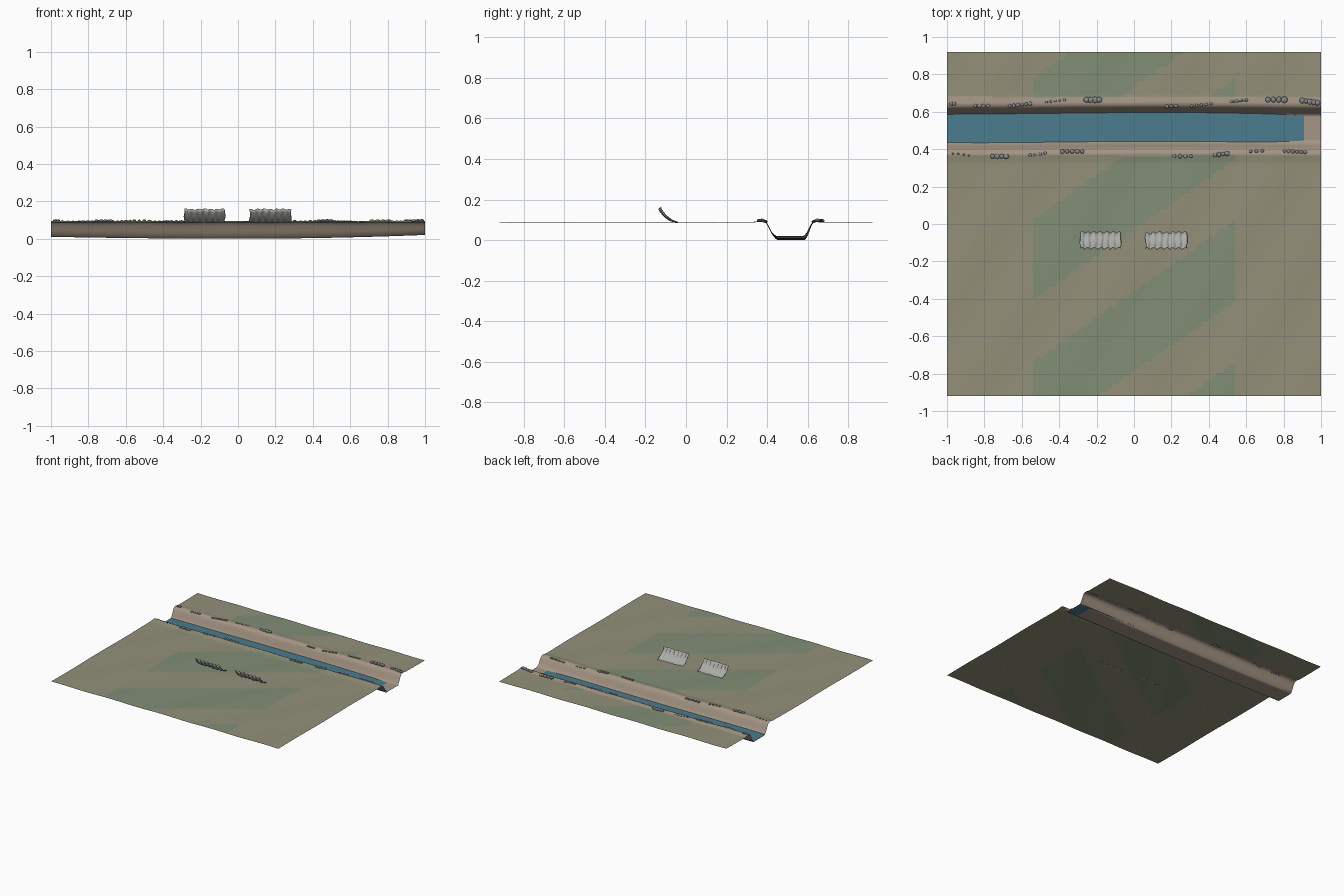
import bpy, bmesh, math, random
from mathutils import Vector

if "Cube" in bpy.data.objects:
    bpy.data.objects.remove(bpy.data.objects["Cube"])

random.seed(4)


def mat(name, r, g, b):
    m = bpy.data.materials.new(name)
    m.diffuse_color = (r, g, b, 1)
    m.use_nodes = True
    m.node_tree.nodes["Principled BSDF"].inputs["Base Color"].default_value = m.diffuse_color
    return m


OLIVE = mat("dry_grass", 0.29, 0.28, 0.19)
GREEN = mat("green_grass", 0.22, 0.27, 0.18)
EARTH = mat("bank_earth", 0.37, 0.30, 0.23)
WATER = mat("water_blue", 0.07, 0.20, 0.27)
STONE = mat("stone_grey", 0.24, 0.25, 0.26)
SHEET = mat("sheet_metal", 0.42, 0.42, 0.40)


def grid_object(name, xs, ys, fn, mats, pick=None):
    """Surface over a grid; fn(x, y) gives the point, pick(face centre) the material."""
    bm = bmesh.new()
    rows = [[bm.verts.new(fn(x, y)) for x in xs] for y in ys]
    for a, b in zip(rows, rows[1:]):
        for i in range(len(xs) - 1):
            f = bm.faces.new((a[i], a[i + 1], b[i + 1], b[i]))
            f.smooth = True
            if pick:
                f.material_index = pick(f.calc_center_median())
    me = bpy.data.meshes.new(name)
    bm.to_mesh(me)
    bm.free()
    for m in mats:
        me.materials.append(m)
    ob = bpy.data.objects.new(name, me)
    bpy.context.collection.objects.link(ob)
    return ob


def steps(a, b, n):
    return [a + (b - a) * i / n for i in range(n + 1)]


# Terrain cross-section: (y, z), bed cut through raised lips
PROFILE = [(-0.92, 0.088), (0.33, 0.088), (0.375, 0.095), (0.395, 0.087), (0.41, 0.062),
           (0.425, 0.03), (0.445, 0.006), (0.585, 0.006), (0.60, 0.03), (0.613, 0.065),
           (0.625, 0.087), (0.643, 0.095), (0.685, 0.088), (0.92, 0.088)]


def section(y):
    for (y0, z0), (y1, z1) in zip(PROFILE, PROFILE[1:]):
        if y <= y1:
            return z0 + (z1 - z0) * (y - y0) / (y1 - y0)
    return PROFILE[-1][1]


def terrain_point(x, y):
    near = max(0, 1 - abs(y - 0.51) / 0.3)
    depth = max(0, min(1, (0.088 - section(y)) / 0.08))
    bed = 0.020 * x * x if x > 0 else 0.010 * x * x
    z = section(y) + depth * (bed - 0.005) + 0.0015 * math.sin(14 * x - 9 * y) * (1 - depth)
    return (x, y + 0.004 * math.sin(3 * x + 1.2) * near, z)


def terrain_material(c):
    if 0.365 < c.y < 0.68:
        return 2
    band = (c.y - 0.7 * c.x + 0.03) % 0.76
    return 1 if abs(c.x) < 0.55 and band < 0.43 else 0


ys = steps(-0.92, 0.33, 60)[:-1] + steps(0.33, 0.70, 50)[:-1] + steps(0.70, 0.92, 11)
grid_object("terrain", steps(-1, 1, 100), ys, terrain_point,
            [OLIVE, GREEN, EARTH], terrain_material)

# Water surface in the channel
grid_object("water", steps(-1, 1, 40), [0.438, 0.515, 0.592],
            lambda x, y: (x, y + 0.004 * math.sin(3 * x + 1.2), 0.0175), [WATER])

# Curved corrugated sheets rising toward the front
CURVE = [(-0.045, 0.087), (-0.075, 0.098), (-0.102, 0.118), (-0.122, 0.142), (-0.130, 0.158)]


def sheet(name, x0, x1):
    def point(x, t):
        y, z = CURVE[int(t)]
        wave = math.sin((x - x0) / (x1 - x0) * math.tau * 6.5)
        return (x + 0.003 * math.sin(t * 2 + x * 40), y + 0.005 * wave,
                z + 0.003 * wave * t / 4 + 0.0015 * math.sin(x * 60))
    ob = grid_object(name, steps(x0, x1, 52), range(len(CURVE)), point, [SHEET])
    s = ob.modifiers.new("thickness", "SOLIDIFY")
    s.thickness = 0.003
    s.offset = 0


sheet("left_sheet", -0.287, -0.07)
sheet("right_sheet", 0.063, 0.284)

# Rows of stones on the lips: (x, y, length, count, radius, slope)
ROWS = [(-0.97, 0.643, 0.04, 2, 0.012, 0), (-0.815, 0.632, 0.09, 4, 0.011, 0),
        (-0.61, 0.637, 0.13, 6, 0.010, 0.12), (-0.42, 0.658, 0.11, 5, 0.007, 0.12),
        (-0.22, 0.664, 0.10, 4, 0.016, 0), (0.20, 0.630, 0.07, 3, 0.011, 0.05),
        (0.36, 0.636, 0.12, 5, 0.009, 0.12), (0.56, 0.658, 0.10, 6, 0.008, 0.12),
        (0.76, 0.665, 0.12, 4, 0.016, 0), (0.94, 0.654, 0.11, 5, 0.014, -0.15),
        (-0.925, 0.372, 0.10, 4, 0.006, -0.12), (-0.72, 0.362, 0.10, 4, 0.014, 0),
        (-0.515, 0.373, 0.10, 4, 0.010, 0.12), (-0.33, 0.388, 0.13, 5, 0.012, 0),
        (0.26, 0.362, 0.11, 4, 0.011, 0), (0.465, 0.373, 0.09, 4, 0.013, 0.12),
        (0.655, 0.390, 0.08, 3, 0.009, 0.05), (0.86, 0.387, 0.13, 6, 0.010, -0.05)]

bm = bmesh.new()
for cx, cy, length, count, r, slope in ROWS:
    for i in range(count):
        d = (i / (count - 1) - 0.5) * (length - 2 * r)
        x, y = cx + d, cy + d * slope
        s = Vector((random.uniform(0.85, 1.15), random.uniform(0.85, 1.15), 0.6)) * r
        base = Vector((x, y, max(section(y), 0.082) + 0.25 * r))
        for v in bmesh.ops.create_icosphere(bm, subdivisions=2, radius=1)["verts"]:
            v.co = Vector((v.co.x * s.x, v.co.y * s.y, v.co.z * s.z)) + base
            v.co.x = max(-1, min(1, v.co.x))
me = bpy.data.meshes.new("bank_stones")
bm.to_mesh(me)
bm.free()
me.materials.append(STONE)
bpy.context.collection.objects.link(bpy.data.objects.new("bank_stones", me))
